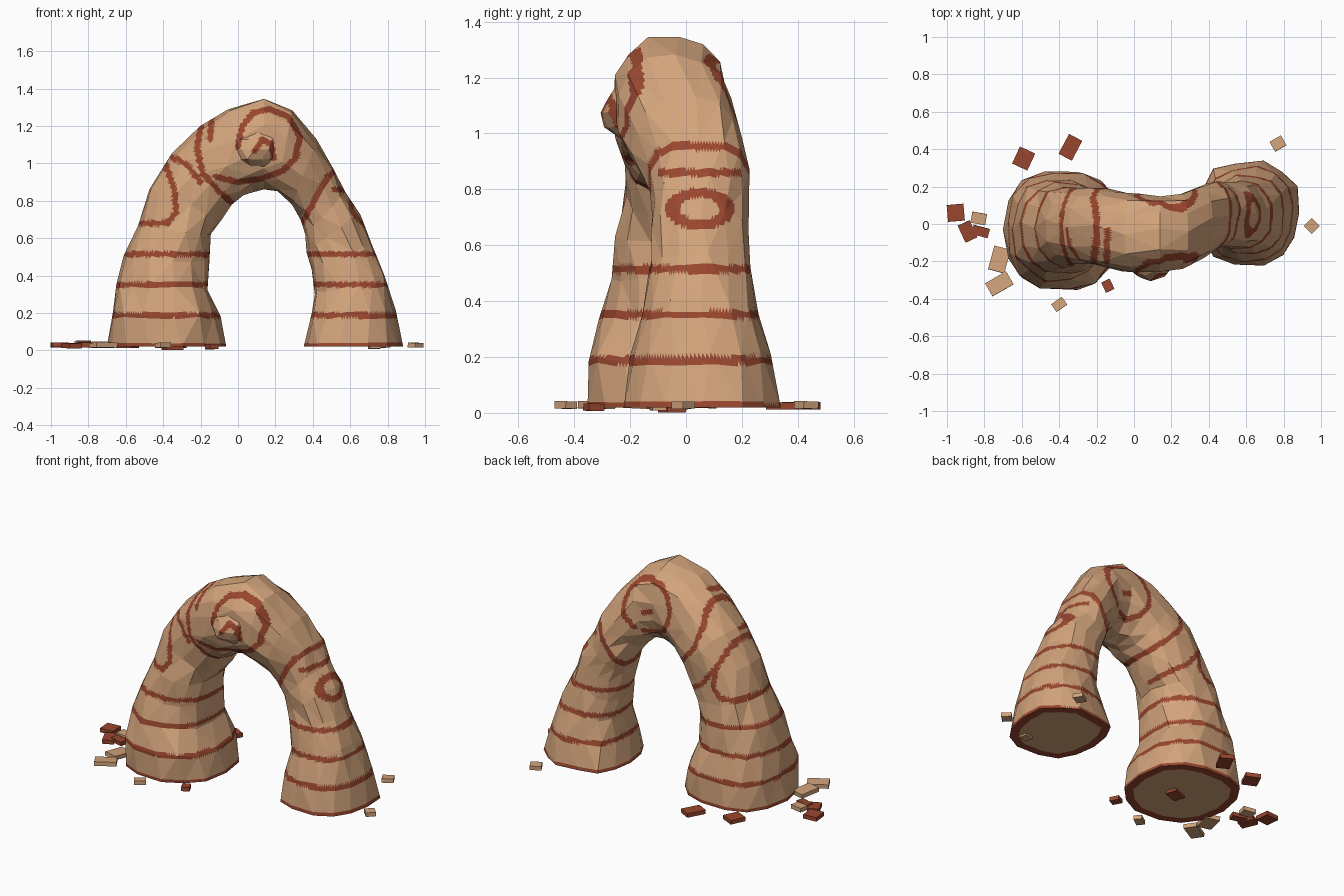
import bpy, bmesh, math, random
from mathutils import Vector, Matrix

if "Cube" in bpy.data.objects:
    bpy.data.objects.remove(bpy.data.objects["Cube"])
random.seed(4)

def material(name, col):
    m = bpy.data.materials.new(name)
    m.diffuse_color = (*col, 1)
    m.use_nodes = True
    m.node_tree.nodes["Principled BSDF"].inputs["Base Color"].default_value = m.diffuse_color
    return m

TAN = material("sandstone", (0.65, 0.37, 0.20))
RED = material("red_band", (0.32, 0.062, 0.028))

def finish(bm, name, mats):
    me = bpy.data.meshes.new(name)
    bm.to_mesh(me)
    bm.free()
    for m in mats:
        me.materials.append(m)
    ob = bpy.data.objects.new(name, me)
    bpy.context.collection.objects.link(ob)
    return ob

# Painted strokes as (x, z) paths on the front and back of the arch
BOTH = [
    [(.58, 1.0), (.48, .93), (.41, .80), (.34, .68)],
    [(-.19, 1.24), (-.22, 1.08), (-.19, .95), (-.10, .85), (.0, .76)],
    [(-.60, .68), (-.38, .68), (-.33, .74), (-.34, .86), (-.40, 1.03)],
]
FRONT = BOTH + [
    [(0, 1.09), (.02, 1.19), (.08, 1.27), (.17, 1.29), (.27, 1.25), (.33, 1.14),
     (.31, 1.03), (.24, .96), (.13, .92), (.0, .90), (-.12, .93)],
    [(.09, 1.07), (.13, 1.13), (.18, 1.10), (.19, 1.03)],
    [(-.14, 1.25), (-.15, 1.13)],
    [(-.36, 1.04), (-.27, .99), (-.20, .90)],
]
BACK = BOTH + [
    [(.17 + .16 * math.cos(a * .5), 1.10 + .17 * math.sin(a * .5)) for a in range(-2, 11)],
    [(.15, 1.08), (.20, 1.06)],
    [(-.34, .86), (-.25, .74), (-.13, .66)],
]

def seg_dist(p, a, b):
    p, a, b = Vector(p), Vector(a), Vector(b)
    d = b - a
    t = max(0, min(1, (p - a).dot(d) / d.length_squared))
    return (p - a - d * t).length

def painted(c):
    x, y, z = c
    if z < .035 or any(abs(z - h) < .015 for h in (.188, .352, .515)):
        return True
    # oval ring and bands on the outer right side
    if x > .5 and z < .9:
        r = math.hypot((y - .05) / .125, (z - .73) / .075)
        if .55 < r < 1:
            return True
        if abs(z - .86) < .014:
            return True
    if z < .6:
        return False
    paths = FRONT if y < -.02 else BACK
    return any(seg_dist((x, z), a, b) < .016 for p in paths for a, b in zip(p, p[1:]))

def paint(bm):
    for f in bm.faces:
        f.material_index = int(painted(f.calc_center_median()))

# Arch sections: outer x, z, inner x, z, front y, back y
SECTIONS = [
    (-.71, .02, -.07, .02, -.36, .30), (-.68, .19, -.09, .19, -.35, .28),
    (-.65, .35, -.16, .33, -.31, .25), (-.62, .51, -.15, .47, -.27, .22),
    (-.53, .67, -.14, .61, -.25, .21), (-.47, .86, -.09, .70, -.22, .20),
    (-.35, 1.05, -.04, .78, -.22, .19), (-.20, 1.19, .03, .83, -.25, .17),
    (-.05, 1.29, .08, .86, -.27, .16), (.14, 1.355, .14, .86, -.26, .15),
    (.29, 1.29, .21, .84, -.24, .16), (.42, 1.12, .29, .78, -.19, .20),
    (.51, .98, .33, .70, -.14, .23), (.57, .85, .36, .61, -.12, .23),
    (.65, .73, .37, .52, -.12, .23), (.71, .57, .39, .43, -.13, .23),
    (.79, .40, .41, .31, -.16, .26), (.85, .22, .38, .18, -.20, .30),
    (.89, .02, .34, .02, -.22, .34),
]
SIDES = 14

def soft(v):
    return math.copysign(abs(v) ** .85, v)

bm = bmesh.new()
rings = []
for i, (ox, oz, ix, iz, y0, y1) in enumerate(SECTIONS):
    o, n = Vector((ox, 0, oz)), Vector((ix, 0, iz))
    mid, half = (o + n) / 2, (o - n) / 2
    ring = []
    for k in range(SIDES):
        a = 2 * math.pi * (k + .25 * (i % 2)) / SIDES
        s = 1 + random.uniform(-.05, .04)
        p = mid + half * soft(math.cos(a)) * s
        p.y = (y0 + y1) / 2 + (y1 - y0) / 2 * soft(math.sin(a)) * s
        if i in (0, len(SECTIONS) - 1):
            p.z = .02
        else:
            p.z += random.uniform(-.012, .012)
        ring.append(bm.verts.new(p))
    rings.append(ring)
for r, q in zip(rings, rings[1:]):
    for k in range(SIDES):
        j = (k + 1) % SIDES
        bm.faces.new((r[k], r[j], q[j], q[k]))
bmesh.ops.triangulate(bm, faces=bm.faces[:])
# flat facets cut finely so that the bands can be coloured by face
bmesh.ops.subdivide_edges(bm, edges=bm.edges[:], cuts=8, use_grid_fill=True)
paint(bm)
# leg undersides with a red rim
loops = [e for e in bm.edges if e.is_boundary]
caps = bmesh.ops.holes_fill(bm, edges=loops, sides=0)["faces"]
for f in caps:
    f.material_index = 0
rim = bmesh.ops.inset_individual(bm, faces=caps, thickness=.05, use_even_offset=False)["faces"]
for f in rim:
    f.material_index = 1
bmesh.ops.recalc_face_normals(bm, faces=bm.faces[:])
finish(bm, "rock_arch", [TAN, RED])

# Curled knob on the front of the arch
bm = bmesh.new()
bmesh.ops.create_icosphere(bm, subdivisions=2, radius=1)
for v in bm.verts:
    s = random.uniform(.92, 1.06)
    v.co = Vector((.09 + .13 * v.co.x * s, -.19 + .115 * v.co.y * s, 1.075 + .11 * v.co.z * s))
bmesh.ops.subdivide_edges(bm, edges=bm.edges[:], cuts=4, use_grid_fill=True)
paint(bm)
finish(bm, "curl_knob", [TAN, RED])

# Loose slabs: x, y, width, depth, turn, height, colour
SLABS = [
    (-.59, .35, .09, .10, -25, .025, RED), (-.34, .41, .08, .12, -28, .025, RED),
    (-.953, .06, .09, .09, 5, .03, RED), (-.89, -.04, .07, .10, 25, .025, RED),
    (-.82, -.04, .09, .05, -15, .03, RED), (-.83, .03, .08, .06, -10, .038, TAN),
    (-.72, -.19, .09, .13, -15, .03, TAN), (-.72, -.32, .13, .08, 30, .028, TAN),
    (-.40, -.43, .07, .05, 35, .028, TAN), (-.14, -.33, .05, .06, 25, .02, RED),
    (-.35, -.05, .10, .07, 20, .015, RED), (.77, .43, .07, .06, 30, .028, TAN),
    (.95, -.01, .06, .06, 45, .028, TAN), (.73, -.10, .06, .05, 10, .022, TAN),
]
for n, (x, y, w, d, turn, h, mat) in enumerate(SLABS):
    bm = bmesh.new()
    bmesh.ops.create_cube(bm, size=1)
    tilt = Matrix.Rotation(random.uniform(-.06, .06), 4, 'X')
    bm.transform(Matrix.Translation((x, y, h)) @ Matrix.Rotation(math.radians(turn), 4, 'Z')
                 @ tilt @ Matrix.Diagonal((w, d, .026, 1)))
    finish(bm, f"loose_slab_{n + 1}", [mat])
